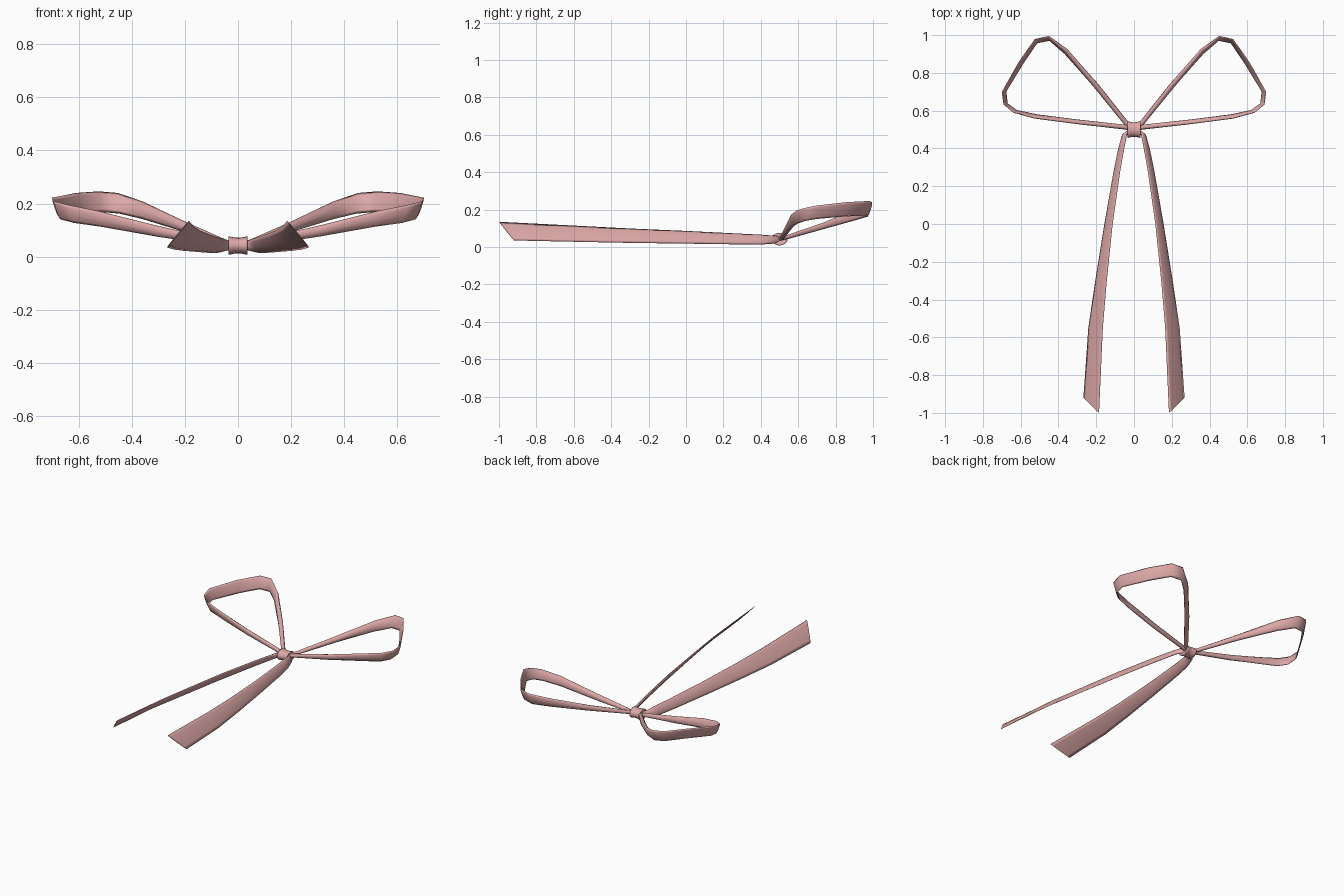
import bpy, bmesh, math
from mathutils import Vector

if "Cube" in bpy.data.objects:
    bpy.data.objects.remove(bpy.data.objects["Cube"])

pink = bpy.data.materials.new("dusty pink")
pink.diffuse_color = (0.72, 0.39, 0.39, 1)
pink.use_nodes = True
pink.node_tree.nodes["Principled BSDF"].inputs["Base Color"].default_value = pink.diffuse_color


def tube(name, rings):
    """Skin closed rings of points into a smooth solid with flat end caps."""
    bm = bmesh.new()
    loops = [[bm.verts.new(p) for p in r] for r in rings]
    n = len(loops[0])
    for a, b in zip(loops, loops[1:]):
        for j in range(n):
            k = (j + 1) % n
            bm.faces.new((a[j], a[k], b[k], b[j])).smooth = True
    bm.faces.new(loops[0])
    bm.faces.new(loops[-1])
    bmesh.ops.recalc_face_normals(bm, faces=bm.faces)
    mesh = bpy.data.meshes.new(name)
    bm.to_mesh(mesh)
    bm.free()
    mesh.materials.append(pink)
    obj = bpy.data.objects.new(name, mesh)
    bpy.context.collection.objects.link(obj)
    return obj


def ribbon(name, edges, side):
    """Thin lens-shaped ribbon; each station is lower point, upper point, half thickness."""
    rings = []
    for i, (lo, hi, h) in enumerate(edges):
        p, q = edges[max(i - 1, 0)], edges[min(i + 1, len(edges) - 1)]
        along = (q[0] + q[1]) - (p[0] + p[1])
        out = along.cross(hi - lo).normalized()
        ring = []
        for k in range(8):
            a = 2 * math.pi * k / 8
            v = lo.lerp(hi, .5 - .5 * math.cos(a)) + out * h * math.sin(a)
            ring.append((v.x * side, v.y, v.z))
        rings.append(ring)
    tube(name, rings)


# Loop: x, y, lower z, upper z, half thickness, from the knot's back round to its front
LOOP = [(0.01, 0.50, .035, .055, .012), (0.05, 0.545, .043, .065, .013),
        (0.20, 0.733, .095, .13, .015), (0.36, 0.915, .142, .208, .012),
        (0.45, 0.985, .162, .240, .006), (0.52, 0.97, .168, .246, .004),
        (0.60, 0.855, .163, .240, .003), (0.69, 0.70, .150, .222, .004),
        (0.682, 0.635, .140, .208, .004), (0.63, 0.595, .127, .195, .006),
        (0.52, 0.568, .112, .172, .009), (0.30, 0.54, .075, .115, .012),
        (0.05, 0.513, .038, .06, .013), (0.01, 0.505, .032, .05, .012)]
# Tail: inner upper edge x, y, z then outer lower edge x, y, z, then half thickness
TAIL = [(.01, .50, .052, .02, .49, .028, .012), (.04, .478, .06, .06, .468, .018, .010),
        (.052, .40, .066, .083, .40, .013, .008), (.073, .28, .072, .108, .28, .014, .008),
        (.113, 0, .086, .157, 0, .018, .007), (.144, -.30, .099, .205, -.30, .022, .006),
        (.165, -.55, .112, .242, -.55, .027, .005), (.185, -1.0, .135, .268, -.92, .035, .002)]

centre = Vector((0.38, 0.72, 0))
for side, word in ((1, "right"), (-1, "left")):
    edges = []
    for x, y, lo, hi, h in LOOP:
        # lower edge sits slightly inside the upper edge
        lean = (centre - Vector((x, y, 0))).normalized() * 0.2 * (hi - lo)
        edges.append((Vector((x, y, lo)) + lean, Vector((x, y, hi)) - lean * 0.7, h))
    ribbon(word + "_loop", edges, side)
    ribbon(word + "_tail", [(Vector(t[3:6]), Vector(t[:3]), t[6]) for t in TAIL], side)

# Knot: short flared band wrapped around the x axis
rings = []
for x, s in ((-.028, .3), (-.033, .75), (-.035, .97), (-.03, 1.0), (-.015, .9), (0, .87),
             (.015, .9), (.03, 1.0), (.035, .97), (.033, .75), (.028, .3)):
    rings.append([(x, .5 + .044 * s * math.cos(a), .042 + .034 * s * math.sin(a))
                  for a in (2 * math.pi * i / 16 for i in range(16))])
tube("knot", rings)
